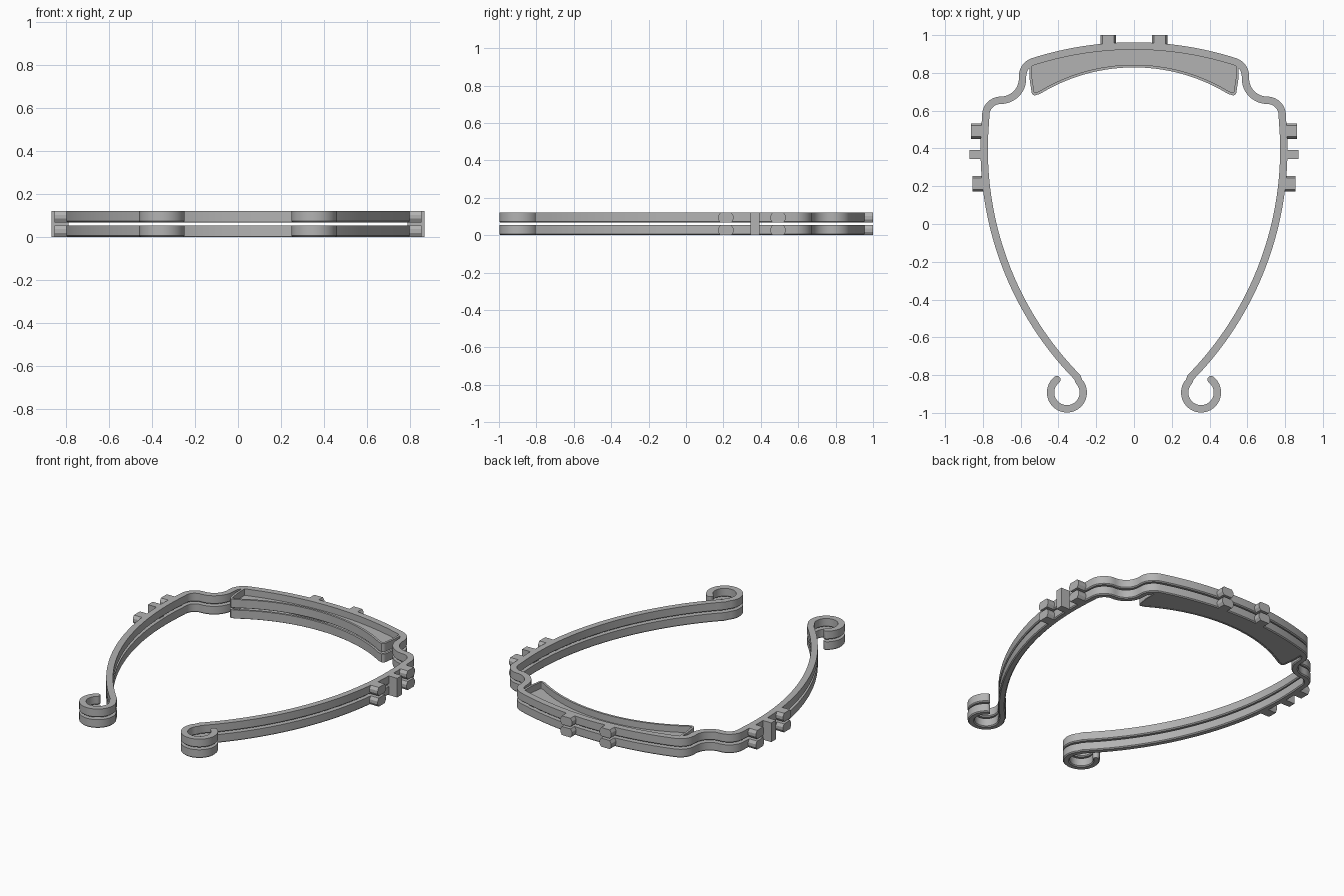
import bpy, bmesh
from math import cos, sin, pi, radians
from mathutils import Vector

if "Cube" in bpy.data.objects:
    bpy.data.objects.remove(bpy.data.objects["Cube"])

grey = bpy.data.materials.new("plain_grey")
grey.use_nodes = True
grey.diffuse_color = (0.45, 0.45, 0.45, 1)
grey.node_tree.nodes["Principled BSDF"].inputs["Base Color"].default_value = grey.diffuse_color

LAYER = 0.054            # height of one frame
BASES = {"lower": 0.0, "upper": 0.067}
TOTAL = BASES["upper"] + LAYER
CHAMFER = 0.006


def finish(name, bm):
    bmesh.ops.recalc_face_normals(bm, faces=bm.faces)
    mesh = bpy.data.meshes.new(name)
    bm.to_mesh(mesh)
    bm.free()
    mesh.materials.append(grey)
    ob = bpy.data.objects.new(name, mesh)
    bpy.context.collection.objects.link(ob)
    bpy.ops.object.select_all(action='DESELECT')
    ob.select_set(True)
    bpy.context.view_layer.objects.active = ob
    bpy.ops.object.shade_smooth_by_angle(angle=radians(30))
    return ob


def arc(cx, cy, r, a0, a1, n):
    angles = [radians(a0 + (a1 - a0) * i / n) for i in range(n + 1)]
    return [Vector((cx + r * cos(a), cy + r * sin(a))) for a in angles]


def mirrored(half):
    """Full left-right path from its +x half, which starts on x = 0."""
    return [Vector((-p.x, p.y)) for p in reversed(half[1:])] + half


def sweep(name, path, half_width, z0, z1, chamfer, round_ends=False):
    """Upright strip along a flat path, its lower edges chamfered."""
    stations = []
    last = len(path) - 1
    for i, p in enumerate(path):
        t = (path[min(i + 1, last)] - path[max(i - 1, 0)]).normalized()
        stations.append((p, t, half_width))
    if round_ends:
        for end, sign in ((0, -1), (-1, 1)):
            p, t, w = stations[end]
            cap = [(p + t * sign * w * sin(a), t, w * cos(a))
                   for a in (pi / 2 * k / 6.2 for k in range(1, 7))]
            stations = cap[::-1] + stations if sign < 0 else stations + cap
    bm = bmesh.new()
    rings = []
    for p, t, w in stations:
        n = Vector((-t.y, t.x))
        c = w * (1 - chamfer / half_width)
        section = ((-w, z1), (-w, z0 + chamfer), (-c, z0), (c, z0), (w, z0 + chamfer), (w, z1))
        rings.append([bm.verts.new((*(p + n * s), z)) for s, z in section])
    for a, b in zip(rings, rings[1:]):
        for k in range(6):
            m = (k + 1) % 6
            bm.faces.new((a[k], a[m], b[m], b[k]))
    bm.faces.new(rings[0])
    bm.faces.new(rings[-1])
    return finish(name, bm)


def prism(name, outline, shift):
    """Closed outline of 3D points pushed along a vector."""
    bm = bmesh.new()
    face = bm.faces.new([bm.verts.new(p) for p in outline])
    new = bmesh.ops.extrude_face_region(bm, geom=[face])["geom"]
    verts = [g for g in new if isinstance(g, bmesh.types.BMVert)]
    bmesh.ops.translate(bm, verts=verts, vec=shift)
    return finish(name, bm)


# Centre lines: brow, shoulder, waist, hip, arm and end curl
brow = arc(0, -0.8175, 1.76, 90, 72.3, 20)
band_half = (brow
             + arc(0.51, 0.783, 0.08, 72.3, 0, 10)[1:]
             + arc(0.705, 0.77, 0.115, 180, 270, 12)
             + arc(0.705, 0.575, 0.08, 90, 6, 12)[1:]
             + arc(-0.927, 0.394, 1.72, 5, -44.5, 40)
             + arc(0.355, -0.892, 0.0865, 137, 412, 36))
band_path = mirrored(band_half)

# Tray lip: front arc, rounded corner, end wall up to the brow
lip_half = (arc(0, -0.124, 0.96, 90, 58.5, 20)
            + arc(0.518, 0.703, 0.018, -60, 0, 5)
            + [Vector((0.546, 0.77)), Vector((0.546, 0.84))])
lip_path = mirrored(lip_half)
floor_outline = lip_path + [p for p in reversed(mirrored(brow))]

for layer, z in BASES.items():
    sweep(layer + "_frame_band", band_path, 0.0195, z, z + LAYER, CHAMFER, True)
    sweep(layer + "_tray_lip", lip_path, 0.007, z, z + LAYER, 0.002)
    prism(layer + "_tray_floor", [(p.x, p.y, z + 0.001) for p in floor_outline],
          Vector((0, 0, 0.012)))

    # Bevelled lugs, widest at mid height
    profile = ((-0.03, 0), (0.03, 0), (0.041, 0.018), (0.041, 0.036),
               (0.03, LAYER), (-0.03, LAYER), (-0.041, 0.036), (-0.041, 0.018))
    for side, s in (("left", 1), ("right", -1)):
        for place, y, reach in (("front", 0.213, 0.855), ("rear", 0.492, 0.862)):
            prism(f"{layer}_{side}_{place}_lug",
                  [(s * 0.788, y + u, z + h) for u, h in profile],
                  Vector((s * (reach - 0.788), 0, 0)))
        prism(f"{layer}_{side}_back_lug",
              [(s * 0.137 + u, 0.94, z + h) for u, h in profile], Vector((0, 0.06, 0)))

# Full-height tabs that join the two frames
for side, s in (("left", 1), ("right", -1)):
    prism(side + "_joining_tab",
          [(s * 0.79, 0.345, 0), (s * 0.79, 0.392, 0),
           (s * 0.87, 0.392, 0), (s * 0.87, 0.345, 0)], Vector((0, 0, TOTAL)))
